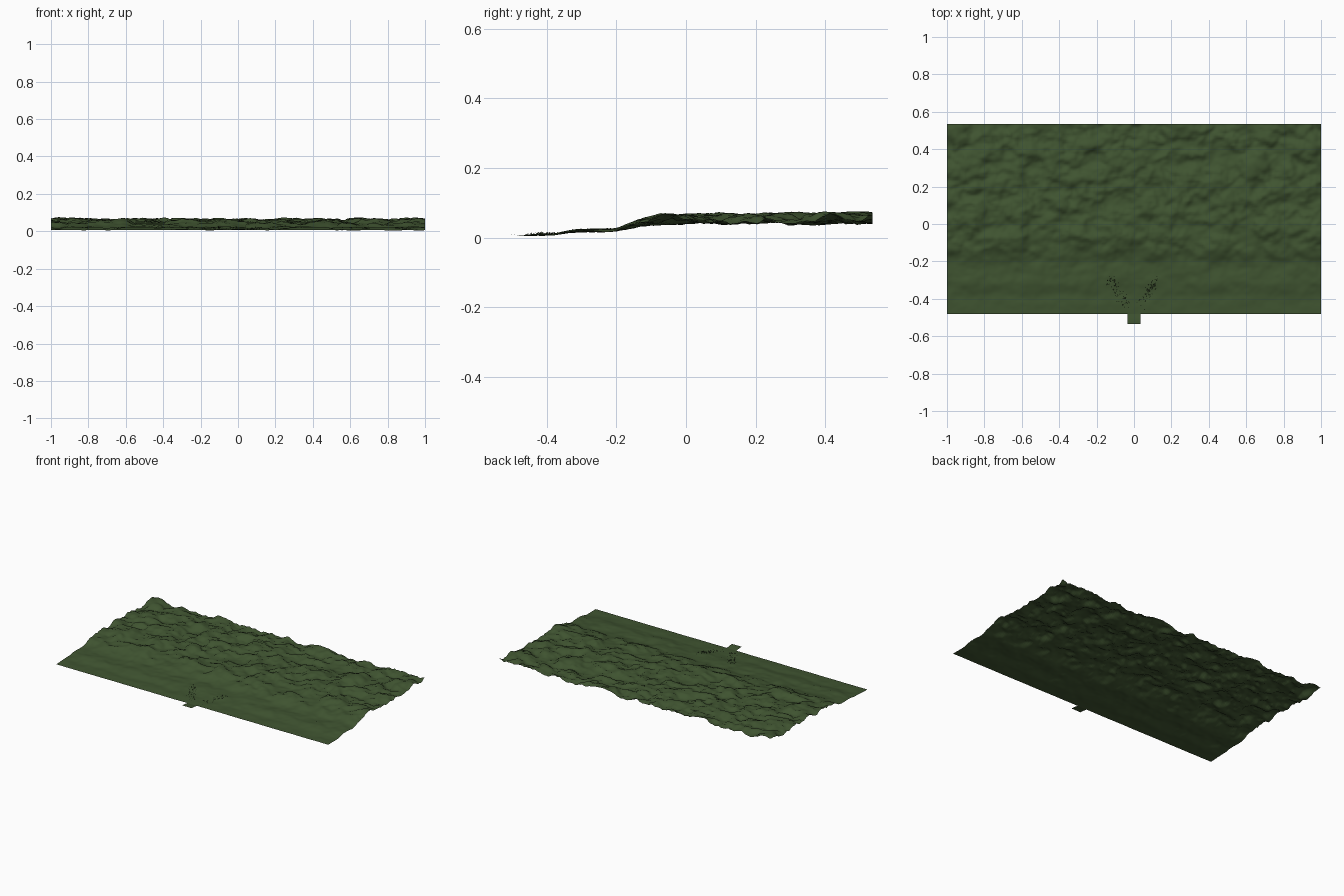
import bpy
import bmesh
import math
import random
from mathutils import Matrix, Vector, noise

cube = bpy.data.objects.get("Cube")
if cube:
    bpy.data.objects.remove(cube, do_unlink=True)

random.seed(4)
FRONT, BACK = -0.48, 0.535

# y, mean height, bump height
PROFILE = [(-0.54, 0.012, 0.0), (-0.51, 0.011, 0.0), (-0.48, 0.006, 0.001),
           (-0.43, 0.008, 0.005), (-0.38, 0.009, 0.005), (-0.32, 0.019, 0.008),
           (-0.20, 0.022, 0.010), (-0.14, 0.040, 0.018), (-0.07, 0.054, 0.026),
           (0.54, 0.055, 0.030)]


def material(name, colour):
    mat = bpy.data.materials.new(name)
    mat.use_nodes = True
    mat.diffuse_color = (*colour, 1)
    shader = mat.node_tree.nodes["Principled BSDF"]
    shader.inputs["Base Color"].default_value = (*colour, 1)
    shader.inputs["Roughness"].default_value = 0.9
    return mat


def height(x, y):
    for (y0, h0, a0), (y1, h1, a1) in zip(PROFILE, PROFILE[1:]):
        if y <= y1:
            break
    t = (y - y0) / (y1 - y0)
    bump = noise.fractal(Vector((x * 9, y * 11, 3.7)), 0.9, 2.1, 4)
    bump = math.tanh(bump * 1.3) * 0.8
    return max(0.0, h0 + (h1 - h0) * t + (a0 + (a1 - a0) * t) * bump)


def finish(name, bm, mat, smooth):
    mesh = bpy.data.meshes.new(name)
    bm.to_mesh(mesh)
    bm.free()
    mesh.materials.append(mat)
    for face in mesh.polygons:
        face.use_smooth = smooth
    obj = bpy.data.objects.new(name, mesh)
    bpy.context.collection.objects.link(obj)
    return obj


def ground_sheet(name, x_half, y0, y1, nx, ny, mat):
    bm = bmesh.new()
    place = (Matrix.Translation((0, (y0 + y1) / 2, 0))
             @ Matrix.Diagonal((x_half, (y1 - y0) / 2, 1, 1)))
    bmesh.ops.create_grid(bm, x_segments=nx, y_segments=ny, size=1, matrix=place)
    for v in bm.verts:
        v.co.z = height(v.co.x, v.co.y)
    return finish(name, bm, mat, True)


grass = material("grass green", (0.050, 0.088, 0.030))
dark = material("dark grass", (0.012, 0.020, 0.008))

# Rolling ground and the small strip at its front edge
ground_sheet("ground", 1.0, FRONT, BACK, 180, 92, grass)
ground_sheet("front_strip", 0.035, -0.535, FRONT, 6, 6, grass)

# Tiny leaning blades in two patches either side of the entrance
bm = bmesh.new()
for side, reach in ((-1, 0.13), (1, 0.11)):
    for i in range(55):
        t = random.random() ** 0.7
        x = side * (0.03 + (reach - 0.03) * t + random.uniform(-0.022, 0.022))
        y = -0.45 + 0.15 * t + random.uniform(-0.025, 0.025)
        turn = random.uniform(0, math.tau)
        lean = Vector((math.cos(turn), math.sin(turn), 0))
        across = Vector((-lean.y, lean.x, 0)) * 0.0025
        root = Vector((x, y, height(x, y) + 0.001))
        tip = root + lean * 0.008 + Vector((0, 0, 0.005))
        bm.faces.new([bm.verts.new(p) for p in (root - across, root + across, tip)])
finish("grass_blades", bm, dark, False)
